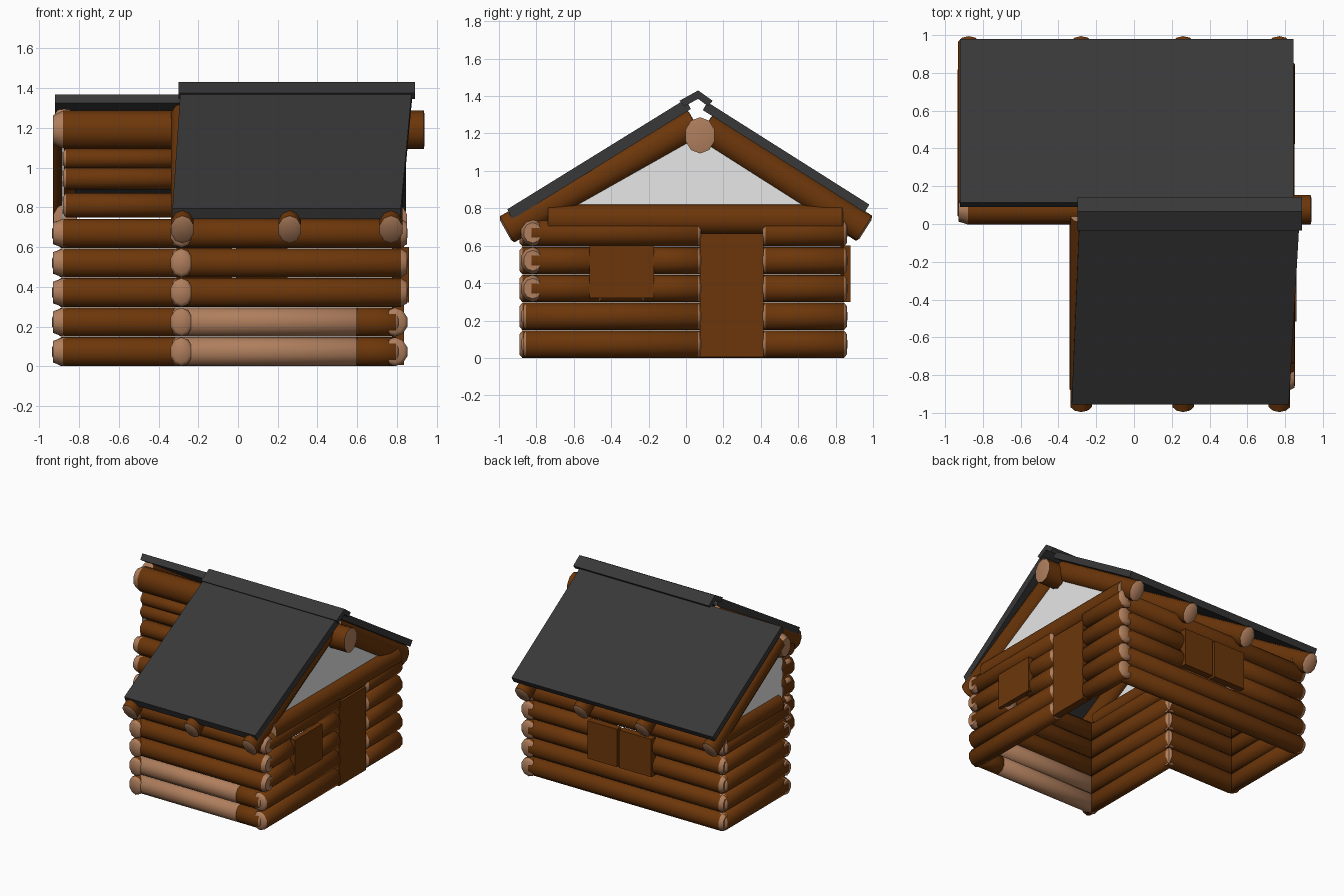
import bpy, bmesh, math
from mathutils import Vector

if "Cube" in bpy.data.objects:
    bpy.data.objects.remove(bpy.data.objects["Cube"])


def material(name, rgb):
    m = bpy.data.materials.new(name)
    m.diffuse_color = (*rgb, 1)
    m.use_nodes = True
    m.node_tree.nodes["Principled BSDF"].inputs["Base Color"].default_value = m.diffuse_color
    return m


BARK = material("bark_brown", (0.15, 0.037, 0.003))
CUT = material("cut_wood", (0.43, 0.21, 0.11))
ROOF = material("roof_charcoal", (0.04, 0.04, 0.04))
WHITE = material("gable_white", (0.85, 0.85, 0.85))


def finish(name, bm, mats, smooth=True):
    bmesh.ops.recalc_face_normals(bm, faces=bm.faces)
    me = bpy.data.meshes.new(name)
    bm.to_mesh(me)
    bm.free()
    for m in mats:
        me.materials.append(m)
    if smooth:
        for p in me.polygons:
            p.use_smooth = True
        me.set_sharp_from_angle(angle=math.radians(50))
    ob = bpy.data.objects.new(name, me)
    bpy.context.collection.objects.link(ob)
    return ob


def log(name, a, b, r=0.073, side=BARK, sides=10, flat=0.9, bevel=(0.015, 0.015)):
    """Round log from a to b with bevelled, pale cut ends."""
    a, b = Vector(a), Vector(b)
    d = (b - a).normalized()
    u = d.cross(Vector((0, 0, 1))).normalized()
    v = u.cross(d)
    bm = bmesh.new()
    rings = []
    for p, k in ((a, 0.75), (a + d * bevel[0], 1), (b - d * bevel[1], 1), (b, 0.75)):
        rings.append([bm.verts.new(p + r * k * (u * flat * math.cos(t) + v * math.sin(t)))
                      for t in (2 * math.pi * (i + 0.5) / sides for i in range(sides))])
    for j in range(3):
        for i in range(sides):
            n = (i + 1) % sides
            f = bm.faces.new((rings[j][i], rings[j][n], rings[j + 1][n], rings[j + 1][i]))
            f.material_index = 0 if j == 1 else 1
    for ring in (rings[0], rings[3]):
        bm.faces.new(ring).material_index = 1
    return finish(name, bm, (side, CUT))


def prism(name, pts, offset, mat):
    """Polygon pushed along offset to make a solid."""
    bm = bmesh.new()
    f = bm.faces.new([bm.verts.new(p) for p in pts])
    g = bmesh.ops.extrude_face_region(bm, geom=[f])["geom"]
    bmesh.ops.translate(bm, vec=offset, verts=[e for e in g if isinstance(e, bmesh.types.BMVert)])
    return finish(name, bm, (mat,), False)


def box(name, lo, hi, mat):
    (x, y, z), (X, Y, Z) = lo, hi
    return prism(name, [(x, y, z), (X, y, z), (X, Y, z), (x, Y, z)], (0, 0, Z - z), mat)


# Five courses of wall logs round the L-shaped plan
for i in range(5):
    z = 0.073 + i * 0.149
    window = i in (2, 3)
    # front wall, two lowest logs stripped of bark
    if i < 2:
        log("front_log_stripped", (-0.33, -0.82, z), (0.61, -0.82, z), side=CUT)
        log("front_log_bark", (0.585, -0.82, z), (0.81, -0.82, z))
    else:
        log("front_log", (-0.33, -0.82, z), (0.85, -0.82, z), bevel=(0.015, 0.03))
    log("wing_left_log", (-0.285, -0.89, z), (-0.285, 0.1, z), flat=0.8)
    log("inner_front_log", (-0.93, 0.06, z), (-0.25, 0.06, z), bevel=(0.05, 0.01))
    log("left_log", (-0.88, 0.03, z), (-0.88, 0.83, z), flat=0.8)
    # back wall, split at the window
    for x0, x1 in ([(-0.92, -0.24), (0.18, 0.8)] if window else [(-0.92, 0.8)]):
        log("back_log", (x0, 0.8, z), (x1, 0.8, z), bevel=(0.03, 0.015))
    # right wall, split at the door and window
    spans = [(-0.84, -0.45), (-0.24, 0.08)] if window else [(-0.87 if i < 2 else -0.84, 0.08)]
    for y0, y1 in spans + [(0.41, 0.86)]:
        log("right_log", (0.79, y0, z), (0.79, y1, z))

# Top plates under the gables
for x, y0, y1, r in ((0.79, -0.74, 0.84, 0.08), (-0.87, 0.1, 0.82, 0.078), (-0.275, -0.74, 0.1, 0.07)):
    log("top_plate_log", (x, y0, 0.74), (x, y1, 0.74), r=r, flat=0.8, bevel=(0.005, 0.005))

# Tall inner front wall up to the ridge
for z, r in ((0.81, 0.062), (0.945, 0.056), (1.045, 0.05)):
    log("upper_wall_log", (-0.88, 0.07, z), (-0.26, 0.07, z), r=r, flat=1)
log("ridge_beam", (-0.93, 0.075, 1.19), (0.94, 0.075, 1.19), r=0.097, flat=0.85, bevel=(0.05, 0.005))

# Rafters
for x in (-0.875, -0.28, 0.26, 0.77):
    log("back_rafter", (x, 0.96, 0.688), (x, 0.1, 1.235), r=0.08, flat=0.75, bevel=(0.01, 0.003))
    if x > -0.5:
        log("front_rafter", (x, -0.965, 0.683), (x, 0.05, 1.255), r=0.08, flat=0.75, bevel=(0.01, 0.003))

# White gable panels
prism("right_gable", [(0.78, -0.8, 0.72), (0.78, 0.88, 0.72), (0.78, 0.07, 1.24)], (0.01, 0, 0), WHITE)
prism("left_gable", [(-0.885, 0.06, 0.72), (-0.885, 0.88, 0.72), (-0.885, 0.06, 1.24)], (0.01, 0, 0), WHITE)
prism("wing_gable", [(-0.3, 0.06, 0.72), (-0.3, -0.8, 0.72), (-0.3, 0.06, 1.24)], (0.01, 0, 0), WHITE)

# Roof slabs and ridge cap
prism("back_roof", [(-0.92, 0.115, 1.367), (0.845, 0.115, 1.367), (0.845, 0.98, 0.82), (-0.92, 0.98, 0.82)],
      (0, -0.025, -0.042), ROOF)
prism("front_roof", [(-0.29, 0.0, 1.385), (0.875, 0.0, 1.385), (0.82, -0.955, 0.795), (-0.33, -0.955, 0.795)],
      (0, 0.025, -0.055), ROOF)
prism("ridge_cap", [(-0.3, y, z) for y, z in
                    ((-0.035, 1.375), (0.065, 1.43), (0.142, 1.375), (0.118, 1.345), (0.065, 1.385), (-0.01, 1.345))],
      (1.19, 0, 0), ROOF)

# Door and shutters
box("door", (0.775, 0.075, 0.005), (0.835, 0.415, 0.665), BARK)
box("side_shutter", (0.82, -0.515, 0.32), (0.86, -0.17, 0.6), BARK)
for x0, x1 in ((-0.31, -0.03), (-0.01, 0.25)):
    box("back_shutter", (x0, 0.825, 0.3), (x1, 0.88, 0.6), BARK)
